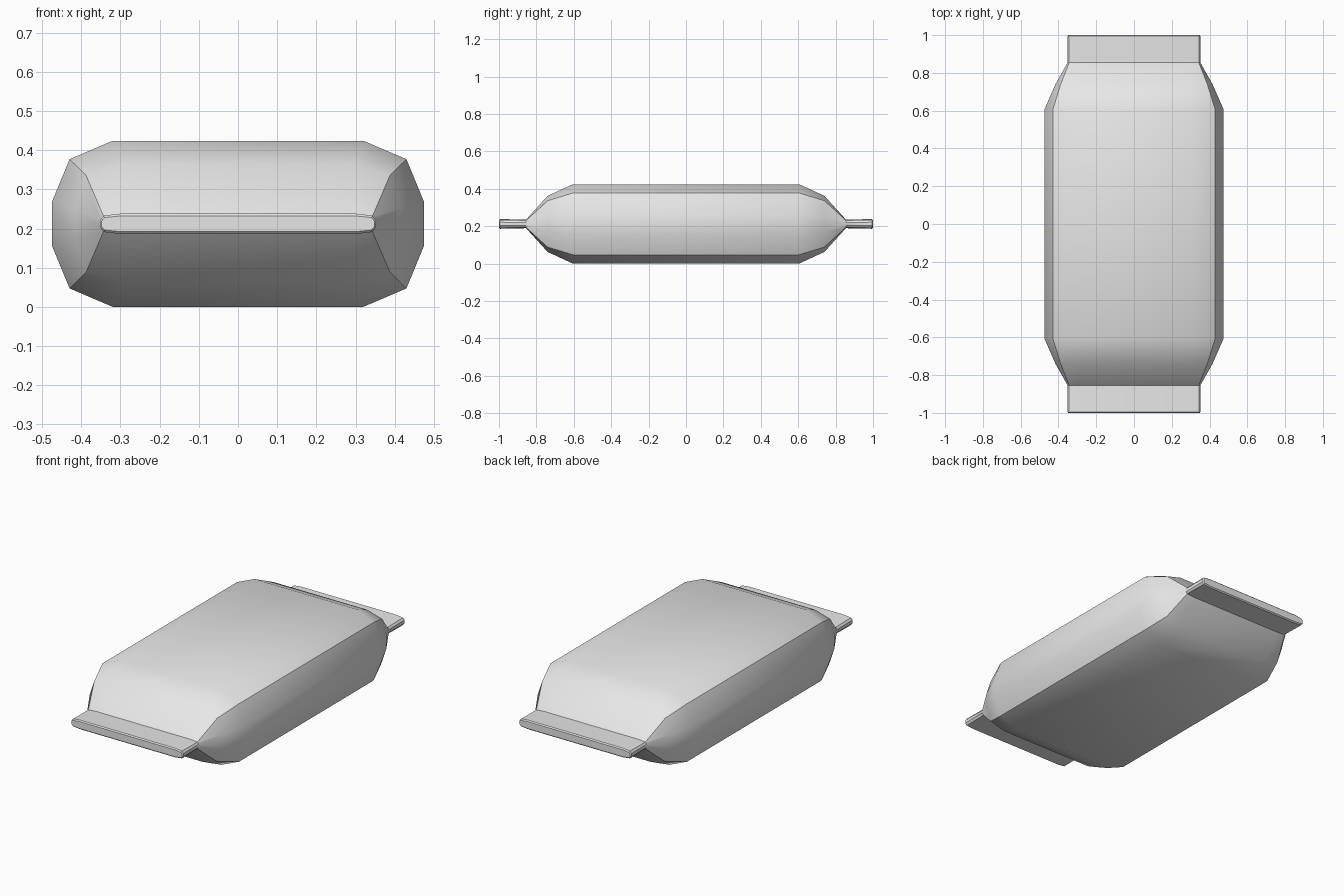
import bpy, bmesh

if "Cube" in bpy.data.objects:
    bpy.data.objects.remove(bpy.data.objects["Cube"])

CZ = 0.212  # mid height of the packet


def ring(y, pts):
    """Mirror a quarter section (top to side) into a full 12 point ring."""
    q = [(x, z) for x, z in pts]
    right = q + [(x, -z) for x, z in reversed(q)]
    full = right + [(-x, z) for x, z in reversed(right)]
    return [(x, y, CZ + z) for x, z in full]


# quarter sections from the middle towards one end: y, [(x, half height)]
half = [
    (0.605, [(0.32, 0.212), (0.43, 0.165), (0.475, 0.056)]),
    (0.74, [(0.295, 0.15), (0.388, 0.124), (0.416, 0.04)]),
    (0.855, [(0.30, 0.023), (0.343, 0.019), (0.351, 0.008)]),
    (0.994, [(0.30, 0.026), (0.343, 0.021), (0.352, 0.009)]),
    (1.0, [(0.30, 0.020), (0.341, 0.016), (0.348, 0.007)]),
]
sections = [(-y, p) for y, p in reversed(half)] + half

# loft the pillow body and both flat end seals
bm = bmesh.new()
rings = [[bm.verts.new(c) for c in ring(y, p)] for y, p in sections]
n = len(rings[0])
for a, b in zip(rings, rings[1:]):
    for i in range(n):
        j = (i + 1) % n
        bm.faces.new((a[i], a[j], b[j], b[i]))
bm.faces.new(rings[0])
bm.faces.new(rings[-1])
bmesh.ops.recalc_face_normals(bm, faces=bm.faces)
mesh = bpy.data.meshes.new("snack_wrapper")
bm.to_mesh(mesh)
bm.free()

wrapper = bpy.data.objects.new("snack_wrapper", mesh)
bpy.context.collection.objects.link(wrapper)
mat = bpy.data.materials.new("light_grey")
mat.diffuse_color = (0.8, 0.8, 0.8, 1)
mat.use_nodes = True
mat.node_tree.nodes["Principled BSDF"].inputs["Base Color"].default_value = mat.diffuse_color
mesh.materials.append(mat)

# smooth shading with sharp side creases
bpy.context.view_layer.objects.active = wrapper
wrapper.select_set(True)
bpy.ops.object.shade_smooth_by_angle(angle=0.55)
